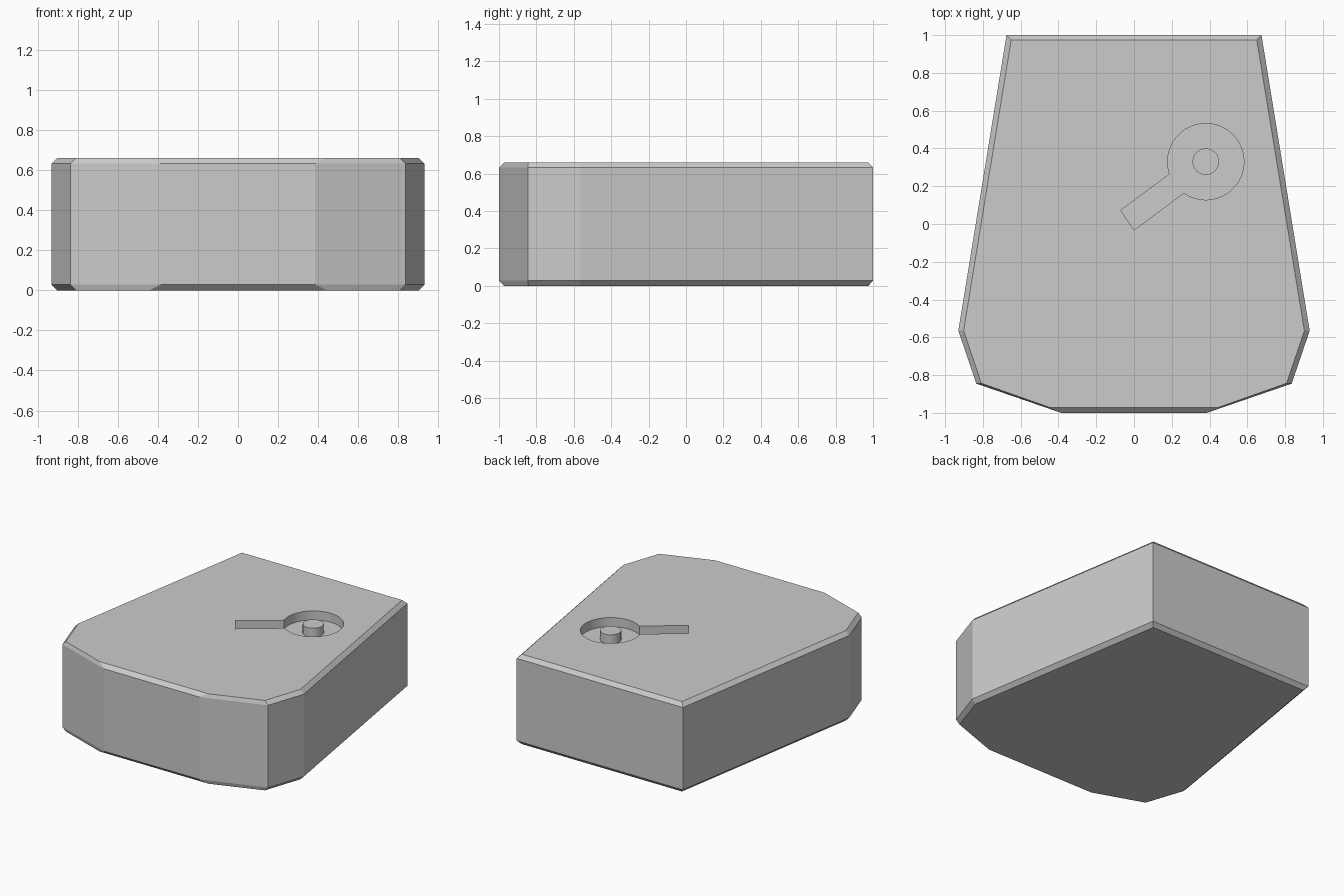
import bpy, bmesh
from math import cos, sin, radians

if "Cube" in bpy.data.objects:
    bpy.data.objects.remove(bpy.data.objects["Cube"])

H, C, DEPTH = 0.66, 0.028, 0.066
HUB = (0.38, 0.33)


def loft(name, rings):
    """Closed solid through matching rings given as (points, z), bottom to top."""
    bm = bmesh.new()
    loops = [[bm.verts.new((x, y, z)) for x, y in pts] for pts, z in rings]
    n = len(loops[0])
    for a, b in zip(loops, loops[1:]):
        for i in range(n):
            j = (i + 1) % n
            bm.faces.new((a[i], a[j], b[j], b[i]))
    bm.faces.new(loops[0][::-1])
    bm.faces.new(loops[-1])
    bmesh.ops.recalc_face_normals(bm, faces=bm.faces)
    me = bpy.data.meshes.new(name)
    bm.to_mesh(me)
    bm.free()
    ob = bpy.data.objects.new(name, me)
    bpy.context.collection.objects.link(ob)
    return ob


def mirrored(half):
    return half + [(-x, y) for x, y in reversed(half)]


def arc(radius, start, end, steps):
    return [(HUB[0] + radius * cos(radians(start + (end - start) * i / steps)),
             HUB[1] + radius * sin(radians(start + (end - start) * i / steps)))
            for i in range(steps + 1)]


def smooth(ob):
    bpy.ops.object.select_all(action='DESELECT')
    ob.select_set(True)
    bpy.context.view_layer.objects.active = ob
    bpy.ops.object.shade_smooth_by_angle(angle=radians(12))


# Tapered block with chamfered top and bottom rims
outer = mirrored([(0.385, -1), (0.835, -0.845), (0.93, -0.565), (0.675, 1)])
inner = mirrored([(0.443, -0.972), (0.808, -0.843), (0.902, -0.565), (0.65, 0.975)])
body = loft("body", [(inner, 0), (outer, C), (outer, H - C), (inner, H)])

# Keyhole-shaped recess in the top
keyhole = arc(0.202, 235, 559, 58) + [(-0.07, 0.073), (0, -0.032)]
cutter = loft("recess_cutter", [(keyhole, H - DEPTH), (keyhole, H + 0.1)])
cutter.hide_render = True
cut = body.modifiers.new("recess", 'BOOLEAN')
cut.operation = 'DIFFERENCE'
cut.solver = 'EXACT'
cut.object = cutter
bpy.context.view_layer.objects.active = body
bpy.ops.object.modifier_apply(modifier=cut.name)
bpy.data.objects.remove(cutter)
smooth(body)

# Round post in the middle of the recess, flush with the top
disc = arc(0.07, 0, 360, 48)[:-1]
smooth(loft("recess_post", [(disc, H - DEPTH), (disc, H)]))
